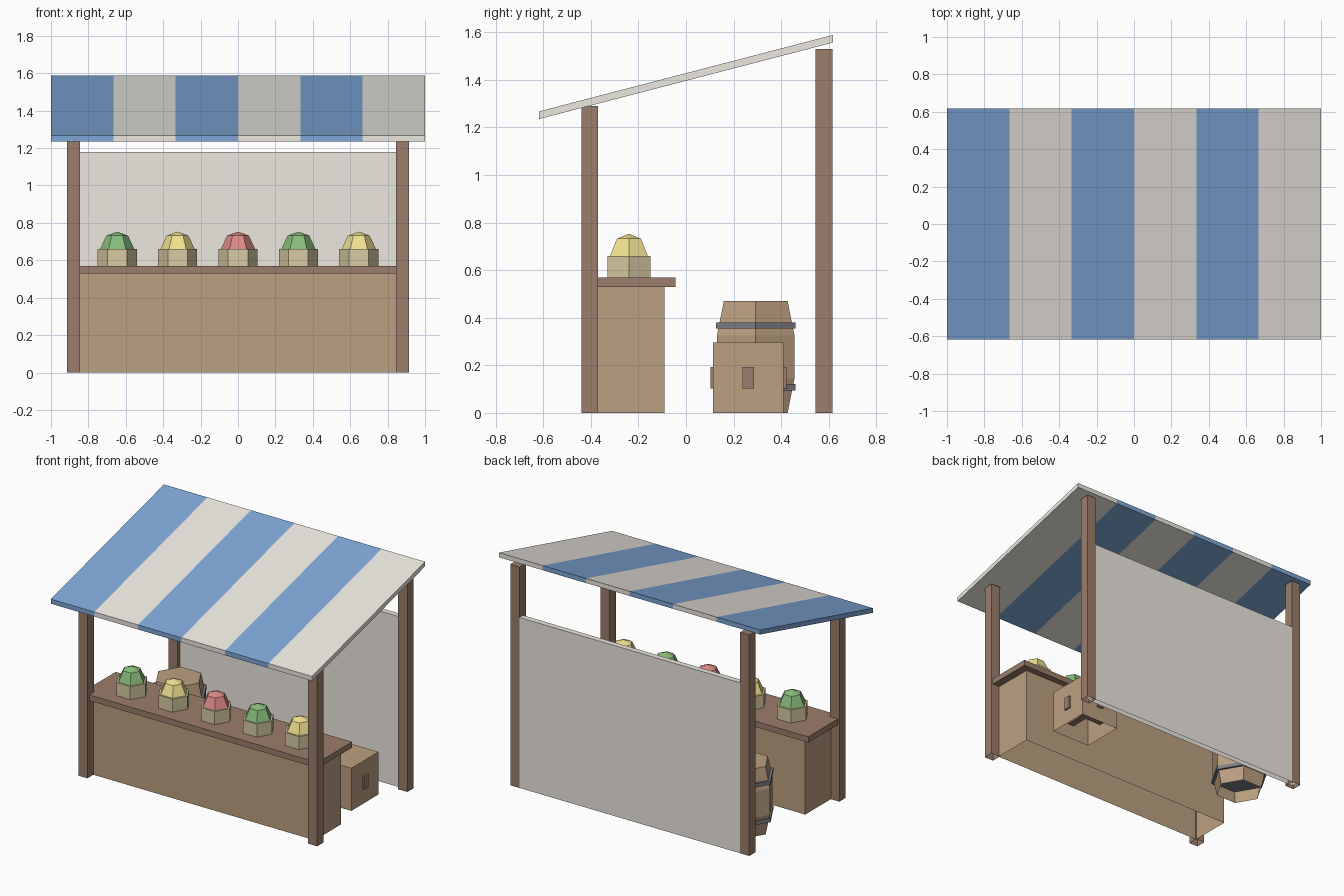
import bpy, bmesh
from math import cos, sin, pi

if "Cube" in bpy.data.objects:
    bpy.data.objects.remove(bpy.data.objects["Cube"])


def material(name, rgb):
    m = bpy.data.materials.new(name)
    m.diffuse_color = (*rgb, 1)
    m.use_nodes = True
    m.node_tree.nodes["Principled BSDF"].inputs["Base Color"].default_value = m.diffuse_color
    return m


WOOD = material("wood", (0.50, 0.35, 0.22))
DARK = material("dark_wood", (0.33, 0.21, 0.15))
CREAM = material("cream_cloth", (0.84, 0.81, 0.75))
BLUE = material("blue_cloth", (0.21, 0.38, 0.67))
IRON = material("iron", (0.20, 0.21, 0.24))
STRAW = material("straw", (0.69, 0.60, 0.36))
GREEN = material("green", (0.25, 0.50, 0.20))
YELLOW = material("yellow", (0.87, 0.75, 0.28))
RED = material("red", (0.72, 0.25, 0.24))


def finish(name, bm, mat):
    bmesh.ops.recalc_face_normals(bm, faces=bm.faces)
    me = bpy.data.meshes.new(name)
    bm.to_mesh(me)
    bm.free()
    me.materials.append(mat)
    ob = bpy.data.objects.new(name, me)
    bpy.context.collection.objects.link(ob)
    return ob


def box(name, x, y, z, mat, slope=0.0, open_bottom=False):
    """Box from (min, max) ranges; slope shears z along y."""
    bm = bmesh.new()
    bmesh.ops.create_cube(bm, size=1)
    bmesh.ops.recalc_face_normals(bm, faces=bm.faces)
    if open_bottom:
        low = [f for f in bm.faces if f.normal.z < -0.9]
        bmesh.ops.delete(bm, geom=low, context='FACES_ONLY')
    for v in bm.verts:
        v.co = [r[0] + (c + 0.5) * (r[1] - r[0]) for c, r in zip(v.co, (x, y, z))]
        v.co.z += slope * v.co.y
    return finish(name, bm, mat)


def turned(name, cx, cy, profile, mat, cap_bottom=False, sides=6):
    """Low-poly lathe: profile of (radius, z), top always closed."""
    bm = bmesh.new()
    rings = [[bm.verts.new((cx + r * cos(2 * pi * i / sides),
                            cy + r * sin(2 * pi * i / sides), z))
              for i in range(sides)] for r, z in profile]
    for a, b in zip(rings, rings[1:]):
        for i in range(sides):
            j = (i + 1) % sides
            bm.faces.new((a[i], a[j], b[j], b[i]))
    bm.faces.new(rings[-1])
    if cap_bottom:
        bm.faces.new(rings[0][::-1])
    bmesh.ops.remove_doubles(bm, verts=bm.verts, dist=1e-5)
    return finish(name, bm, mat)


# Striped sloping awning
for i in range(6):
    x0 = -1 + i / 3
    box(f"awning_stripe_{i + 1}", (x0, x0 + 1 / 3), (-0.618, 0.618), (1.396, 1.428),
        CREAM if i % 2 else BLUE, slope=0.26)

# Posts
for side, sx in (("left", -0.88), ("right", 0.88)):
    for end, py, h in (("front", -0.405, 1.29), ("back", 0.58, 1.53)):
        box(f"{end}_{side}_post", (sx - 0.035, sx + 0.035), (py - 0.035, py + 0.035),
            (0, h), DARK, open_bottom=True)

# Back cloth panel
box("back_panel", (-0.88, 0.88), (0.575, 0.614), (0, 1.18), CREAM, open_bottom=True)

# Counter
box("counter_base", (-0.85, 0.85), (-0.375, -0.09), (0, 0.53), WOOD, open_bottom=True)
box("counter_top", (-0.905, 0.905), (-0.42, -0.045), (0.53, 0.57), DARK)

# Baskets heaped with produce
for i, mat in enumerate((GREEN, YELLOW, RED, GREEN, YELLOW)):
    x, y = (i - 2) * 0.323, -0.24
    turned(f"basket_{i + 1}", x, y, [(0.105, 0.57), (0.105, 0.66)], STRAW)
    turned(f"produce_{i + 1}", x, y, [(0.094, 0.655), (0.058, 0.732), (0.0001, 0.753)], mat)

# Crate with two bars running through it
cx, cy = 0.64, 0.262
box("crate", (cx - 0.148, cx + 0.148), (cy - 0.148, cy + 0.148), (0, 0.295), WOOD,
    open_bottom=True)
for name, hx, hy in (("crate_bar_x", 0.16, 0.024), ("crate_bar_y", 0.024, 0.16)):
    box(name, (cx - hx, cx + hx), (cy - hy, cy + hy), (0.103, 0.192), DARK)

# Barrel and its hoops
bx, by = -0.66, 0.293
turned("barrel", bx, by, [(0.155, 0), (0.188, 0.145), (0.188, 0.325), (0.155, 0.47)], WOOD)
for i, z in enumerate((0.095, 0.355)):
    turned(f"barrel_hoop_{i + 1}", bx, by, [(0.193, z), (0.193, z + 0.026)], IRON,
           cap_bottom=True)
